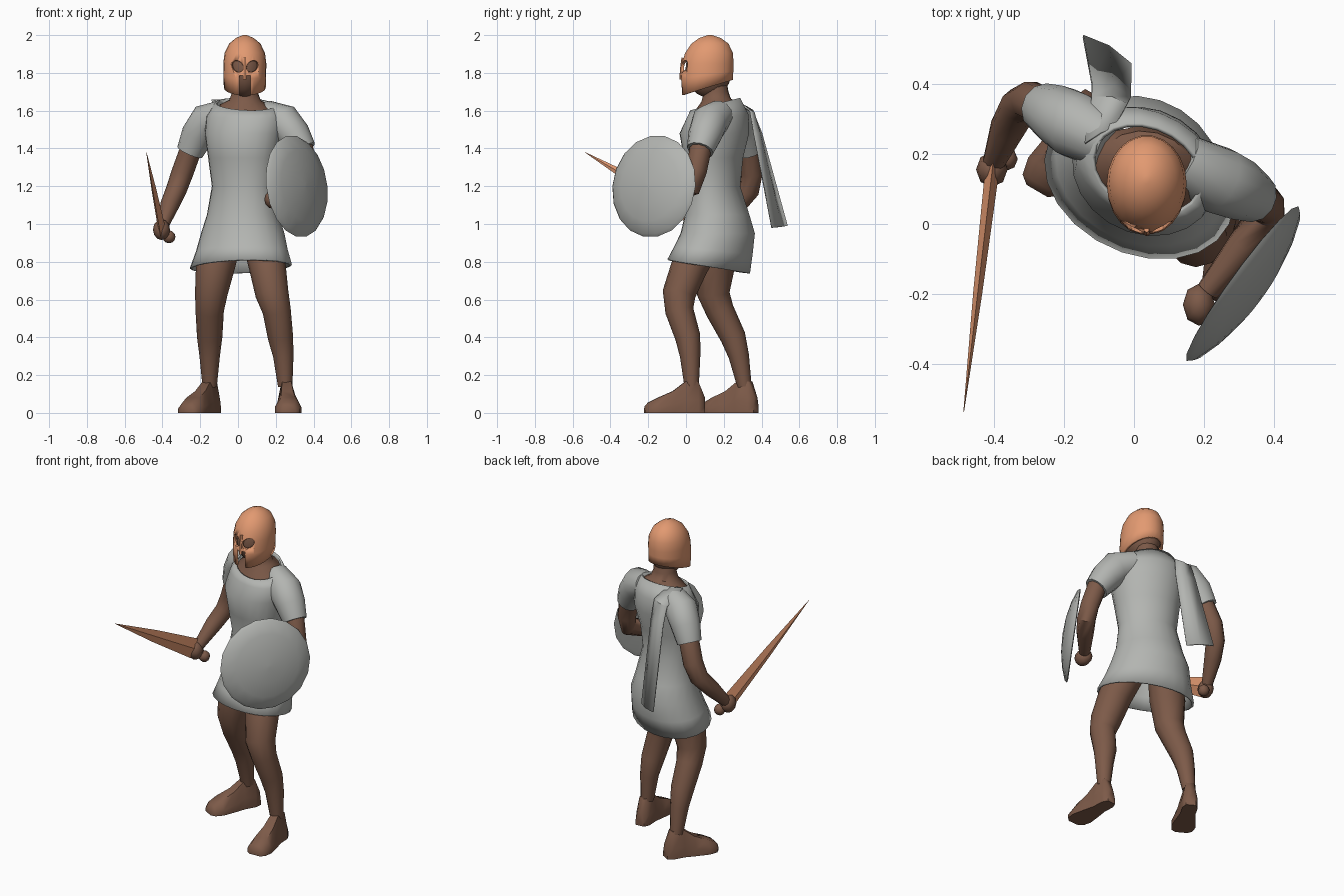
import bpy, bmesh, math
from mathutils import Vector as V

def material(name, rgb):
    m = bpy.data.materials.new(name)
    m.diffuse_color = (*rgb, 1)
    return m

SKIN = material("brown skin", (0.205, 0.103, 0.066))
COPPER = material("copper", (0.76, 0.32, 0.165))
GREY = material("grey cloth", (0.45, 0.46, 0.44))

def finish(name, bm, mat, angle=50):
    bmesh.ops.recalc_face_normals(bm, faces=bm.faces)
    me = bpy.data.meshes.new(name)
    bm.to_mesh(me)
    bm.free()
    ob = bpy.data.objects.new(name, me)
    bpy.context.collection.objects.link(ob)
    me.materials.append(mat)
    bpy.ops.object.select_all(action='DESELECT')
    ob.select_set(True)
    bpy.context.view_layer.objects.active = ob
    bpy.ops.object.shade_smooth_by_angle(angle=math.radians(angle))
    return ob

def loft(name, rings, mat, bottom=True, top=True, angle=50):
    bm = bmesh.new()
    vs = [[bm.verts.new(p) for p in r] for r in rings]
    n = len(rings[0])
    for a, b in zip(vs, vs[1:]):
        for i in range(n):
            j = (i + 1) % n
            bm.faces.new((a[i], a[j], b[j], b[i]))
    if bottom:
        bm.faces.new(vs[0])
    if top:
        bm.faces.new(vs[-1])
    return finish(name, bm, mat, angle)

def ring(z, cx, cy, a, b, tilt=0.0, yaw=0.0, n=20):
    # horizontal ellipse, turned by yaw, sloping along y by tilt
    c, s = math.cos(math.radians(yaw)), math.sin(math.radians(yaw))
    out = []
    for i in range(n):
        t = 2 * math.pi * i / n
        x, y = a * math.cos(t), b * math.sin(t)
        dx, dy = x * c - y * s, x * s + y * c
        out.append(V((cx + dx, cy + dy, z + tilt * dy)))
    return out

def tube(name, pts, mat, n=10):
    # limb through (x, y, z, radius) points
    ps = [V(p[:3]) for p in pts]
    d = ps[-1] - ps[0]
    ref = V((1, 0, 0)) if abs(d.x) < abs(d.y) else V((0, 1, 0))
    rings = []
    for i, p in enumerate(ps):
        t = (ps[min(i + 1, len(ps) - 1)] - ps[max(i - 1, 0)]).normalized()
        u = ref.cross(t).normalized()
        w = t.cross(u)
        rings.append([p + pts[i][3] * (u * math.cos(k * 2 * math.pi / n) + w * math.sin(k * 2 * math.pi / n))
                      for k in range(n)])
    return loft(name, rings, mat)

def ball(name, c, r, mat, u=12, v=8):
    bm = bmesh.new()
    bmesh.ops.create_uvsphere(bm, u_segments=u, v_segments=v, radius=1)
    for p in bm.verts:
        p.co = V((c[0] + p.co.x * r[0], c[1] + p.co.y * r[1], c[2] + p.co.z * r[2]))
    return finish(name, bm, mat, 70)

def apply_mod(ob, kind, **settings):
    m = ob.modifiers.new(kind, kind)
    for k, v in settings.items():
        setattr(m, k, v)
    bpy.context.view_layer.objects.active = ob
    bpy.ops.object.modifier_apply(modifier=m.name)

# tunic: hem, hips, waist, chest, shoulders, neckline
tunic = loft("tunic", [ring(*r, yaw=-25, n=22) for r in (
    (0.775, 0.015, 0.120, 0.283, 0.205, -0.17),
    (0.86, 0.020, 0.145, 0.252, 0.198, -0.10),
    (0.95, 0.025, 0.168, 0.228, 0.190, 0),
    (1.05, 0.025, 0.165, 0.195, 0.165, 0),
    (1.20, 0.025, 0.150, 0.170, 0.130, 0),
    (1.35, 0.025, 0.145, 0.190, 0.150, 0),
    (1.48, 0.030, 0.150, 0.212, 0.178, 0),
    (1.57, 0.035, 0.168, 0.215, 0.152, 0.05),
    (1.635, 0.038, 0.155, 0.165, 0.125, 0.25))], GREY, False, False)
apply_mod(tunic, 'SOLIDIFY', thickness=0.012, offset=-1)

# sleeves, running up into the shoulder slope
tube("right_sleeve", [(-0.07, 0.23, 1.58, 0.078), (-0.165, 0.28, 1.545, 0.096),
                      (-0.215, 0.31, 1.47, 0.087), (-0.255, 0.33, 1.38, 0.072)], GREY, 12)
tube("left_sleeve", [(0.14, 0.18, 1.58, 0.078), (0.24, 0.125, 1.54, 0.098),
                     (0.295, 0.10, 1.47, 0.09), (0.345, 0.075, 1.39, 0.072)], GREY, 12)

# hanging cloth strip from the right shoulder
bm = bmesh.new()
pairs = [((-0.14, 0.23, 1.655), (-0.06, 0.27, 1.655)), ((-0.12, 0.36, 1.58), (-0.02, 0.34, 1.60)),
         ((-0.12, 0.40, 1.48), (-0.01, 0.36, 1.48)), ((-0.145, 0.535, 0.99), (-0.01, 0.455, 0.98))]
rows = [[bm.verts.new(p) for p in (a, (V(a) + V(b)) / 2 + V((0.006, 0.010, 0)), b)] for a, b in pairs]
for a, b in zip(rows, rows[1:]):
    for i in range(2):
        bm.faces.new((a[i], a[i + 1], b[i + 1], b[i]))
strip = finish("shoulder_cloth", bm, GREY, 30)
apply_mod(strip, 'SOLIDIFY', thickness=0.008, offset=0)

# upper chest, neck and head
loft("neck", [ring(*r, n=16, yaw=-15) for r in (
    (1.56, 0.038, 0.15, 0.165, 0.125, 0.15), (1.625, 0.038, 0.155, 0.137, 0.108, 0.25),
    (1.655, 0.037, 0.16, 0.085, 0.078, 0.1), (1.70, 0.036, 0.16, 0.067, 0.065),
    (1.80, 0.035, 0.145, 0.065, 0.065))], SKIN)
ball("head", (0.036, 0.120, 1.815), (0.098, 0.123, 0.145), SKIN, 20, 12)

# helmet shell with eye holes and a mouth slit
helmet = loft("helmet", [ring(z, 0.036, cy, a, b, tilt, n=22) for z, cy, a, b, tilt in (
    (1.722, 0.112, 0.111, 0.138, 0.30), (1.79, 0.110, 0.113, 0.142, 0.15),
    (1.85, 0.115, 0.114, 0.138, 0), (1.905, 0.122, 0.107, 0.128, 0),
    (1.955, 0.127, 0.083, 0.099, 0), (1.985, 0.127, 0.047, 0.057, 0),
    (2.0, 0.127, 0.010, 0.012, 0))], COPPER, False, True)
apply_mod(helmet, 'SOLIDIFY', thickness=0.014, offset=-1)

def cutter(kind, x, z, sx, sz, roll=0):
    bm = bmesh.new()
    if kind == "box":
        bmesh.ops.create_cube(bm, size=2)
    else:
        bmesh.ops.create_uvsphere(bm, u_segments=12, v_segments=8, radius=1)
    for p in bm.verts:
        p.co = V((x + p.co.x * sx, -0.02 + p.co.y * 0.06, z + p.co.z * sz + roll * p.co.x * sx))
    c = finish("helmet_cutter", bm, COPPER)
    c.hide_render = True
    apply_mod(helmet, 'BOOLEAN', operation='DIFFERENCE', object=c, solver='EXACT')
    bpy.data.objects.remove(c)

for side in (-1, 1):
    cutter("round", 0.037 + side * 0.041, 1.836, 0.034, 0.031, side * 0.25)
cutter("box", 0.036, 1.70, 0.029, 0.085)
tube("nose_guard", [(0.036, -0.016, 1.88, 0.008), (0.036, -0.022, 1.82, 0.010),
                    (0.036, -0.024, 1.765, 0.011)], COPPER, 6)

# arms and hands
tube("right_arm", [(-0.20, 0.29, 1.50, 0.06), (-0.255, 0.33, 1.38, 0.058), (-0.295, 0.35, 1.27, 0.058),
                   (-0.327, 0.335, 1.18, 0.055), (-0.362, 0.27, 1.10, 0.05), (-0.40, 0.175, 0.99, 0.032)], SKIN)
tube("left_arm", [(0.27, 0.11, 1.50, 0.06), (0.345, 0.075, 1.39, 0.058), (0.375, 0.055, 1.28, 0.055),
                  (0.38, 0.03, 1.20, 0.055), (0.315, -0.06, 1.17, 0.050), (0.21, -0.19, 1.14, 0.033)], SKIN)
ball("right_hand", (-0.405, 0.155, 0.97), (0.045, 0.05, 0.055), SKIN, 8, 6)
ball("left_hand", (0.185, -0.23, 1.13), (0.046, 0.06, 0.05), SKIN, 8, 6)

# legs
tube("left_leg", [(0.12, 0.10, 0.92, 0.10), (0.155, 0.02, 0.78, 0.098), (0.18, -0.037, 0.63, 0.088),
                  (0.205, -0.035, 0.54, 0.075), (0.225, 0.01, 0.40, 0.067), (0.24, 0.022, 0.30, 0.054),
                  (0.25, 0.03, 0.14, 0.038)], SKIN, 12)
tube("right_leg", [(-0.08, 0.18, 0.92, 0.10), (-0.12, 0.155, 0.78, 0.104), (-0.142, 0.145, 0.63, 0.086),
                   (-0.15, 0.18, 0.54, 0.075), (-0.15, 0.25, 0.40, 0.067), (-0.15, 0.28, 0.30, 0.054),
                   (-0.15, 0.31, 0.14, 0.038)], SKIN, 12)

# feet
def foot(name, ankle, heading):
    d = V((*heading, 0)).normalized()
    w = V((d.y, -d.x, 0))
    rings = []
    for s, hw, h in ((-0.07, 0.028, 0.08), (-0.035, 0.044, 0.165), (0.035, 0.044, 0.165),
                     (0.10, 0.057, 0.115), (0.18, 0.070, 0.08), (0.23, 0.06, 0.055), (0.25, 0.035, 0.035)):
        prof = ((-hw, 0), (hw, 0), (hw, h * 0.4), (hw * 0.55, h), (-hw * 0.55, h), (-hw, h * 0.4))
        rings.append([V((*ankle, 0)) + d * s + w * a + V((0, 0, b)) for a, b in prof])
    loft(name, rings, SKIN, angle=60)

foot("left_foot", (0.256, 0.03), (0.05, -1))
foot("right_foot", (-0.15, 0.31), (-0.50, -0.86))

# sword: diamond blade, grip and pommel
base, tip = V((-0.405, 0.145, 0.985)), V((-0.485, -0.535, 1.38))
d = (tip - base).normalized()
side = V((1, -0.12, 0)).normalized()
up = side.cross(d).normalized()
loft("sword_blade", [[base.lerp(tip, t) + k for k in (up * w, side * s, -up * w, -side * s)]
                     for t, w, s in ((0, 0.06, 0.02), (0.5, 0.036, 0.013), (1, 0.001, 0.001))], COPPER, angle=20)
tube("sword_grip", [(*(base + d * 0.02), 0.02), (-0.365, 0.19, 0.932, 0.018)], SKIN, 8)
ball("sword_pommel", (-0.365, 0.185, 0.932), (0.034, 0.034, 0.034), SKIN, 8, 6)

# round domed shield on the left arm
n = V((0.80, -0.58, 0.12)).normalized()
u = n.cross(V((0, 0, 1))).normalized()
v = n.cross(u)
centre = V((0.312, -0.172, 1.20))
loft("shield", [[centre + n * h + r * (u * math.cos(k * math.pi / 9) + v * math.sin(k * math.pi / 9))
                 for k in range(18)]
                for r, h in ((0.01, 0.060), (0.10, 0.054), (0.19, 0.036), (0.258, 0.012), (0.272, -0.004),
                             (0.25, -0.008), (0.12, 0.010), (0.01, 0.018))], GREY, angle=40)
